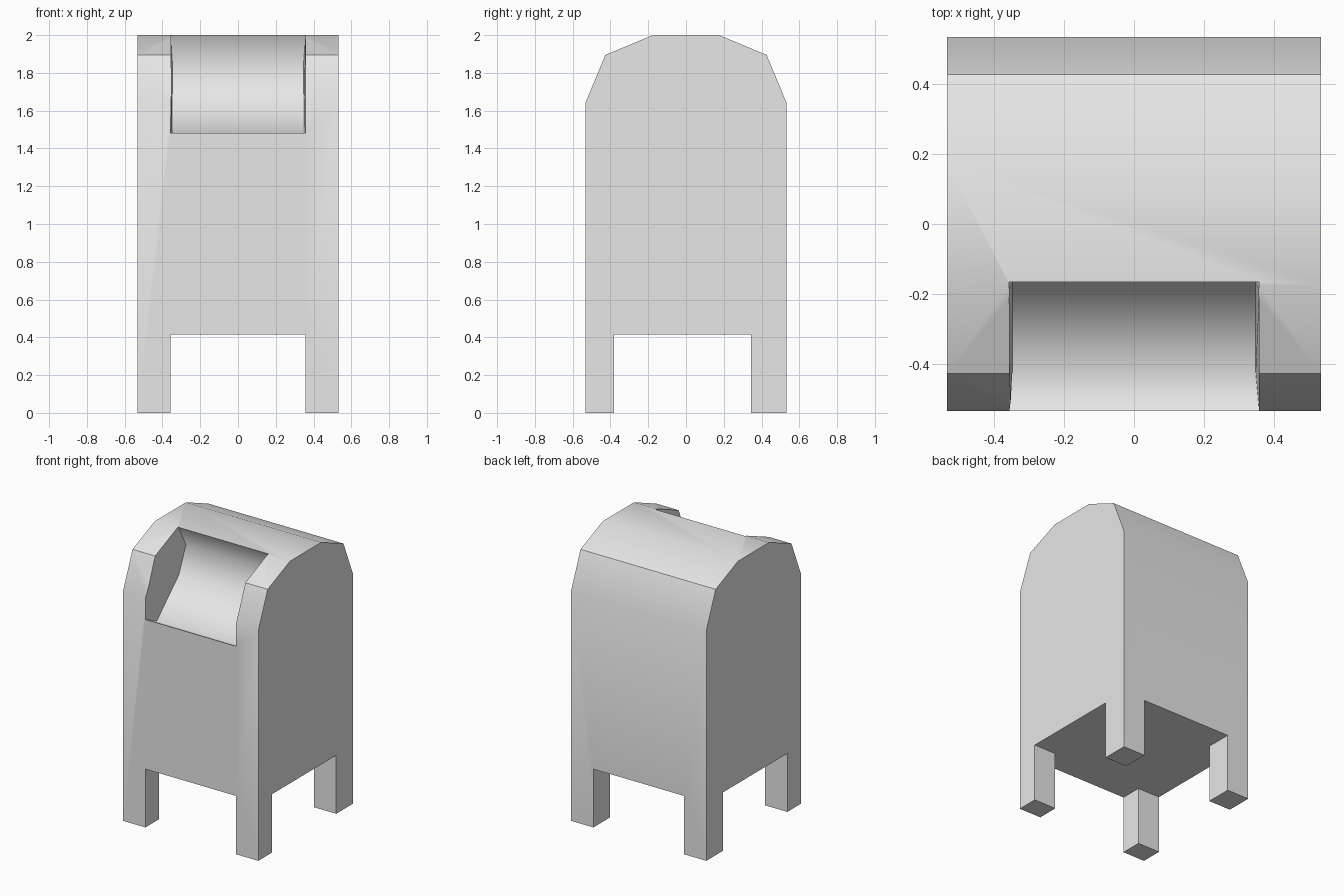
import bpy
import bmesh
import math

if "Cube" in bpy.data.objects:
    bpy.data.objects.remove(bpy.data.objects["Cube"], do_unlink=True)

HALF = 0.533      # half width and half depth
RIM = 0.357       # half width of the hatch opening and the gap between legs

grey = bpy.data.materials.new("plain_grey")
grey.use_nodes = True
grey.diffuse_color = (0.8, 0.8, 0.8, 1)
grey.node_tree.nodes["Principled BSDF"].inputs["Base Color"].default_value = grey.diffuse_color


def prism(name, section):
    """Solid across x from a list of (half width, y, z)."""
    bm = bmesh.new()
    left = [bm.verts.new((w, y, z)) for w, y, z in section]
    right = [bm.verts.new((-w, y, z)) for w, y, z in section]
    caps = [bm.faces.new(left), bm.faces.new(right)]
    for i in range(len(section)):
        j = (i + 1) % len(section)
        bm.faces.new((left[i], left[j], right[j], right[i]))
    if len({w for w, y, z in section}) > 1:
        bmesh.ops.triangulate(bm, faces=caps)
    bmesh.ops.recalc_face_normals(bm, faces=bm.faces[:])
    mesh = bpy.data.meshes.new(name)
    bm.to_mesh(mesh)
    bm.free()
    obj = bpy.data.objects.new(name, mesh)
    bpy.context.collection.objects.link(obj)
    mesh.materials.append(grey)
    return obj


def block(name, w, y0, y1, z0, z1):
    return prism(name, [(w, y0, z0), (w, y1, z0), (w, y1, z1), (w, y0, z1)])


# Body with a faceted domed top
arch = [(HALF, 0), (HALF, 1.64), (0.427, 1.895), (0.175, 2.0)]
outline = [(HALF, y, z) for y, z in arch] + [(HALF, -y, z) for y, z in reversed(arch)]
body = prism("mailbox_body", outline)

# Gaps that leave four legs, and the scooped hatch
side_gap = block("side_gap_cutter", 1, -0.38, 0.345, -0.1, 0.416)
front_gap = block("front_gap_cutter", RIM, -1, 1, -0.1, 0.416)
scoop = [(-0.42, 1.43), (-0.17, 1.665), (-0.09, 1.85)]
outside = [(-0.165, 2.0), (-0.19, 2.05), (-0.6, 2.05), (-0.6, 1.514), (-HALF, 1.483)]
hatch = prism("hatch_cutter", [(0.347, y, z) for y, z in scoop] +
              [(RIM, y, z) for y, z in outside])

bpy.context.view_layer.objects.active = body
for cutter in (side_gap, front_gap, hatch):
    mod = body.modifiers.new(cutter.name, "BOOLEAN")
    mod.operation = "DIFFERENCE"
    mod.solver = "EXACT"
    mod.object = cutter
    bpy.ops.object.modifier_apply(modifier=mod.name)
    bpy.data.objects.remove(cutter, do_unlink=True)

# Smooth the dome facets, and keep the scoop floor one continuous curve
bpy.ops.object.select_all(action="DESELECT")
body.select_set(True)
bpy.ops.object.shade_smooth_by_angle(angle=math.radians(30))
bm = bmesh.new()
bm.from_mesh(body.data)
for edge in bm.edges:
    a, b = (v.co for v in edge.verts)
    across = abs(a.x - b.x) > 0.6 and abs(a.x) < 0.35
    if across and a.z > 1:
        edge.smooth = True
bm.to_mesh(body.data)
bm.free()
